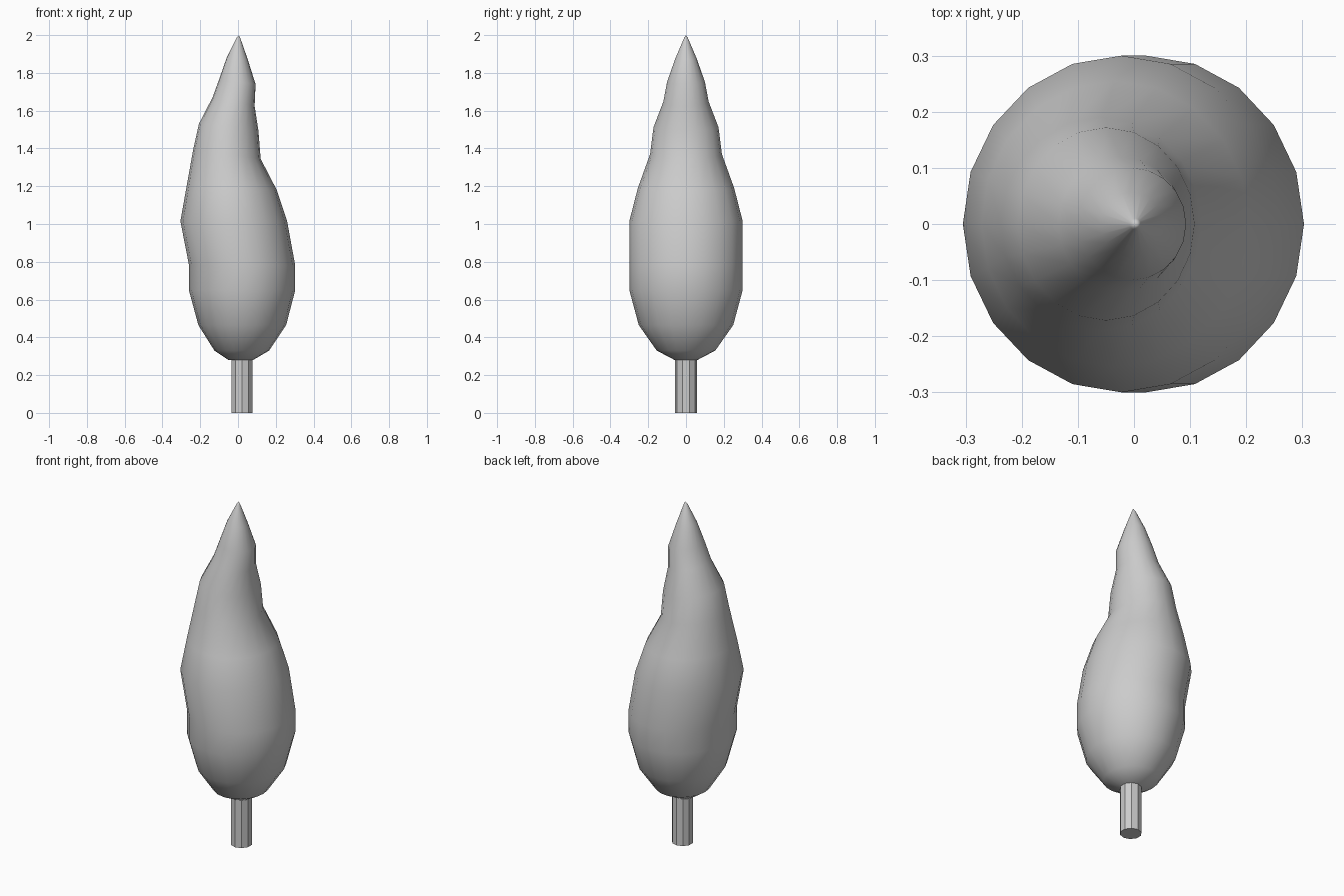
import bpy, bmesh, math

if "Cube" in bpy.data.objects:
    bpy.data.objects.remove(bpy.data.objects["Cube"])

# Crown rings: left x, left z, right x, right z, half depth in y
RINGS = [
    (-0.05, 0.28, 0.08, 0.28, 0.06),
    (-0.125, 0.33, 0.165, 0.33, 0.155),
    (-0.21, 0.465, 0.255, 0.465, 0.25),
    (-0.26, 0.65, 0.303, 0.65, 0.30),
    (-0.26, 0.785, 0.303, 0.78, 0.30),
    (-0.305, 1.015, 0.26, 1.015, 0.30),
    (-0.272, 1.20, 0.205, 1.18, 0.255),
    (-0.237, 1.395, 0.12, 1.345, 0.19),
    (-0.207, 1.53, 0.108, 1.495, 0.172),
    (-0.135, 1.67, 0.088, 1.625, 0.12),
    (-0.10, 1.766, 0.093, 1.74, 0.10),
    (-0.06, 1.88, 0.052, 1.87, 0.057),
    (-0.008, 1.985, 0.012, 1.985, 0.01),
]
SIDES = 20


def finish(bm, name):
    bmesh.ops.recalc_face_normals(bm, faces=bm.faces)
    mesh = bpy.data.meshes.new(name)
    bm.to_mesh(mesh)
    bm.free()
    obj = bpy.data.objects.new(name, mesh)
    bpy.context.collection.objects.link(obj)
    return obj


# Crown: stacked, slightly leaning rings closed by a tip and a base
bm = bmesh.new()
loops = []
for xl, zl, xr, zr, ry in RINGS:
    ring = []
    for i in range(SIDES):
        a = 2 * math.pi * i / SIDES
        c = math.cos(a)
        t = (c + 1) / 2
        ring.append(bm.verts.new((xl + (xr - xl) * t, ry * math.sin(a), zl + (zr - zl) * t)))
    loops.append(ring)
for lo, hi in zip(loops, loops[1:]):
    for i in range(SIDES):
        j = (i + 1) % SIDES
        bm.faces.new((lo[i], lo[j], hi[j], hi[i]))
for ring, pole in ((loops[0], (0.015, 0, 0.275)), (loops[-1], (0.005, 0, 2.0))):
    tip = bm.verts.new(pole)
    for i in range(SIDES):
        bm.faces.new((ring[i], ring[(i + 1) % SIDES], tip))
for f in bm.faces:
    f.smooth = True
finish(bm, "crown")

# Trunk: flat-sided ten-sided post
bpy.ops.mesh.primitive_cylinder_add(vertices=10, radius=0.058, depth=0.33, location=(0.022, 0, 0.165))
bpy.context.object.name = "trunk"
